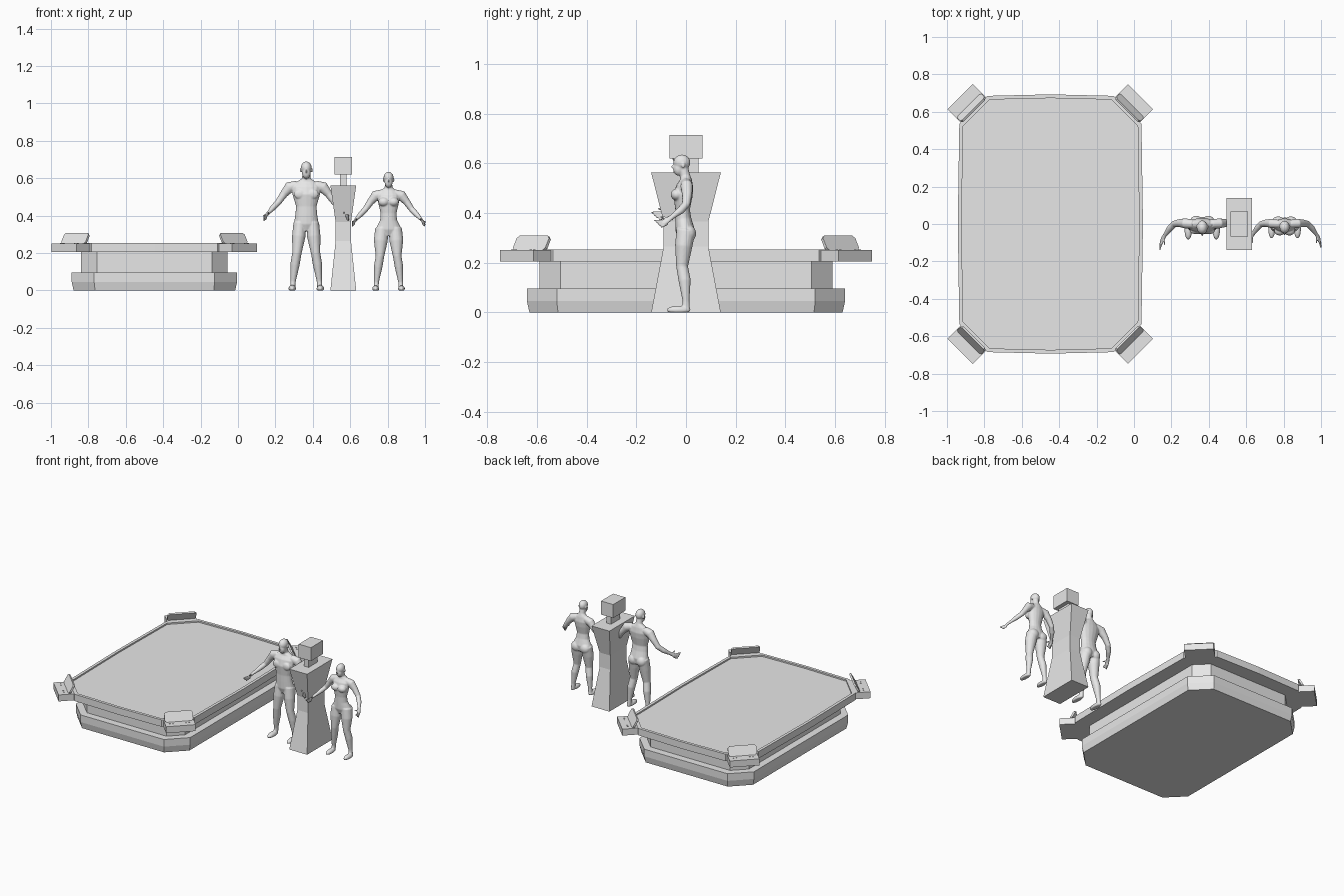
import bpy, bmesh, math
from mathutils import Matrix, Vector

cube = bpy.data.objects.get("Cube")
if cube:
    bpy.data.objects.remove(cube, do_unlink=True)

# One plain colour for everything
grey = bpy.data.materials.new("light_grey")
grey.use_nodes = True
grey.diffuse_color = (0.8, 0.8, 0.8, 1)
for node in grey.node_tree.nodes:
    if node.type == 'BSDF_PRINCIPLED':
        node.inputs["Base Color"].default_value = grey.diffuse_color

TABLE_X = -0.447


def finish(name, bm, place=Matrix()):
    bmesh.ops.recalc_face_normals(bm, faces=bm.faces)
    mesh = bpy.data.meshes.new(name)
    bm.to_mesh(mesh)
    bm.free()
    mesh.materials.append(grey)
    obj = bpy.data.objects.new(name, mesh)
    obj.matrix_world = place
    bpy.context.collection.objects.link(obj)
    return obj


def loft(bm, rings):
    """Join rings of points with quads and close both ends."""
    loops = [[bm.verts.new(p) for p in ring] for ring in rings]
    for low, high in zip(loops, loops[1:]):
        for i in range(len(low)):
            j = (i + 1) % len(low)
            bm.faces.new((low[i], low[j], high[j], high[i]))
    bm.faces.new(loops[0][::-1])
    bm.faces.new(loops[-1])


def octagon(hx, hy, cut, z, bulge=0.0):
    """Rectangle with cut corners and slightly bowed sides."""
    quarter = [(hx + bulge, 0), (hx, hy - cut), (hx - cut, hy), (0, hy + bulge)]
    half = quarter + [(-x, y) for x, y in quarter[2:0:-1]]
    return [(x, y, z) for x, y in half] + [(-x, -y, z) for x, y in half]


def box(bm, center, size):
    m = Matrix.Translation(center) @ Matrix.Diagonal((*size, 1))
    bmesh.ops.create_cube(bm, size=1, matrix=m)


# Table: plinth, recessed body, and top with a raised rim
def table_part(name, rings):
    bm = bmesh.new()
    loft(bm, [octagon(*r) for r in rings])
    finish(name, bm, Matrix.Translation((TABLE_X, 0, 0)))


table_part("table_plinth", [(0.432, 0.63, 0.115, 0), (0.442, 0.64, 0.12, 0.045),
                            (0.442, 0.64, 0.12, 0.095)])
table_part("table_body", [(0.392, 0.59, 0.085, 0.09), (0.392, 0.59, 0.085, 0.21)])
table_part("table_top", [(0.487, 0.685, 0.15, 0.205, 0.008),
                         (0.487, 0.685, 0.15, 0.253, 0.008),
                         (0.467, 0.665, 0.142, 0.253, 0.008),
                         (0.467, 0.665, 0.142, 0.243, 0.008)])


# Corner consoles: shelf, keys and a leaning screen
def console(side, end, label):
    place = (Matrix.Translation((TABLE_X + side * 0.412, end * 0.61, 0))
             @ Matrix.Rotation(math.atan2(end, side), 4, 'Z'))
    bm = bmesh.new()
    box(bm, (0.048, 0, 0.2275), (0.104, 0.19, 0.045))
    finish(label + "_console_shelf", bm, place)

    bm = bmesh.new()
    for v in (-0.065, -0.045, 0.04, 0.06):
        box(bm, (0.06, v, 0.251), (0.008, 0.006, 0.004))
    finish(label + "_console_keys", bm, place)

    bm = bmesh.new()
    outline = [(0.08, 0), (0.092, 0.014), (0.092, 0.056), (0.08, 0.068)]
    outline += [(-v, w) for v, w in reversed(outline)]
    loft(bm, [[(u, v, w) for v, w in outline] for u in (-0.012, 0)])
    lean = Matrix.Translation((0.036, 0, 0.249)) @ Matrix.Rotation(-0.5, 4, 'Y')
    finish(label + "_console_screen", bm, place @ lean)


for side, side_name in ((-1, "right"), (1, "left")):
    for end, end_name in ((-1, "front"), (1, "back")):
        console(side, end, end_name + "_" + side_name)


# Blocky mannequin
def rectangle(hx, hy, z):
    return [(-hx, -hy, z), (hx, -hy, z), (hx, hy, z), (-hx, hy, z)]


def block(name, rings):
    bm = bmesh.new()
    loft(bm, [rectangle(*r) for r in rings])
    finish(name, bm, Matrix.Translation((0.563, 0, 0)))


block("block_body", [(0.069, 0.14, 0), (0.041, 0.09, 0.265),
                     (0.041, 0.09, 0.365), (0.069, 0.14, 0.562)])
block("block_neck", [(0.018, 0.05, 0.56), (0.018, 0.05, 0.625)])
block("block_head", [(0.047, 0.067, 0.62), (0.047, 0.067, 0.714)])


# Human figures
def tube(bm, points, flip=1):
    """Elliptical tube through (x, y, z, width, depth) stations."""
    spots = [Vector((p[0] * flip, p[1], p[2])) for p in points]
    rings = []
    for i, p in enumerate(points):
        d = (spots[min(i + 1, len(spots) - 1)] - spots[max(i - 1, 0)]).normalized()
        a = d.cross(Vector((0, 1, 0))).normalized()
        b = a.cross(d)
        turns = [math.tau * k / 16 for k in range(16)]
        rings.append([spots[i] + a * p[3] * math.cos(t) + b * p[4] * math.sin(t)
                      for t in turns])
    loft(bm, rings)


def ball(bm, center, radii):
    m = Matrix.Translation(center) @ Matrix.Diagonal((*radii, 1))
    bmesh.ops.create_uvsphere(bm, u_segments=20, v_segments=12, radius=1, matrix=m)


def figure(name, x, scale, hip, waist, shoulder, bust):
    bm = bmesh.new()
    # Torso and neck
    tube(bm, [(0, 0, 0.32, 0.045 * hip, 0.032), (0, -0.004, 0.36, 0.066 * hip, 0.042),
              (0, -0.012, 0.41, 0.058 * waist, 0.035), (0, -0.015, 0.45, 0.055 * waist, 0.032),
              (0, -0.013, 0.51, 0.073 * shoulder, 0.042), (0, -0.005, 0.55, 0.08 * shoulder, 0.038),
              (0, 0, 0.58, 0.055 * shoulder, 0.026), (0, -0.004, 0.598, 0.023, 0.022),
              (0, -0.014, 0.64, 0.02, 0.022)])
    # Head
    ball(bm, (0, -0.018, 0.655), (0.029, 0.037, 0.035))
    ball(bm, (0, -0.032, 0.628), (0.023, 0.024, 0.031))
    ball(bm, (0, -0.057, 0.637), (0.005, 0.008, 0.009))
    inset = 0.09 * (1 - shoulder)
    for s in (-1, 1):
        ball(bm, (s * 0.03, -0.012, 0.643), (0.004, 0.008, 0.012))
        ball(bm, (s * 0.032 * hip, 0.014, 0.345), (0.034 * hip, 0.03, 0.036))
        ball(bm, (s * 0.034 * shoulder, -0.04, 0.515), (0.032, bust, 0.026))
        # Leg and foot
        tube(bm, [(0.035 * hip, 0, 0.36, 0.034 * hip, 0.042),
                  (0.04 * hip, -0.01, 0.29, 0.036 * hip, 0.038),
                  (0.05, -0.017, 0.2, 0.025, 0.026), (0.06, -0.006, 0.14, 0.025, 0.027),
                  (0.07, 0, 0.05, 0.014, 0.015), (0.073, 0, 0.008, 0.014, 0.018)], s)
        ball(bm, (s * 0.075, -0.032, 0.01), (0.02, 0.052, 0.019))
        # Arm and hand
        arm = [(0.05, 0, 0.563, 0.025, 0.024), (0.09, 0.003, 0.552, 0.03, 0.027),
               (0.12, 0.005, 0.515, 0.021, 0.022), (0.15, 0, 0.472, 0.017, 0.018),
               (0.175, -0.025, 0.445, 0.016, 0.017), (0.2, -0.06, 0.418, 0.01, 0.011),
               (0.212, -0.08, 0.404, 0.008, 0.014), (0.219, -0.1, 0.392, 0.006, 0.014)]
        tube(bm, [(p[0] - inset, *p[1:]) for p in arm], s)
        for i in range(4):
            drop = 0.01 * i
            tube(bm, [(0.213 - inset, -0.09 + drop / 3, 0.402 - drop / 2, 0.005, 0.005),
                      (0.228 - inset, -0.14 + drop, 0.402 - drop, 0.004, 0.004)], s)
        tube(bm, [(0.205 - inset, -0.075, 0.41, 0.006, 0.006),
                  (0.2 - inset, -0.112, 0.418, 0.004, 0.004)], s)
    for v in bm.verts:
        v.co.z = max(v.co.z, 0)
    bmesh.ops.scale(bm, vec=(scale,) * 3, verts=bm.verts)
    obj = finish(name, bm, Matrix.Translation((x, 0, 0)))
    # Fuse the parts into one smooth skin
    fuse = obj.modifiers.new("fuse", 'REMESH')
    fuse.mode = 'VOXEL'
    fuse.voxel_size = 0.0035
    fuse.use_smooth_shade = True
    soften = obj.modifiers.new("soften", 'SMOOTH')
    soften.factor = 0.5
    soften.iterations = 4


figure("male_figure", 0.365, 1.0, 1.0, 1.0, 1.0, 0.014)
figure("female_figure", 0.805, 0.92, 1.13, 0.85, 0.83, 0.027)
